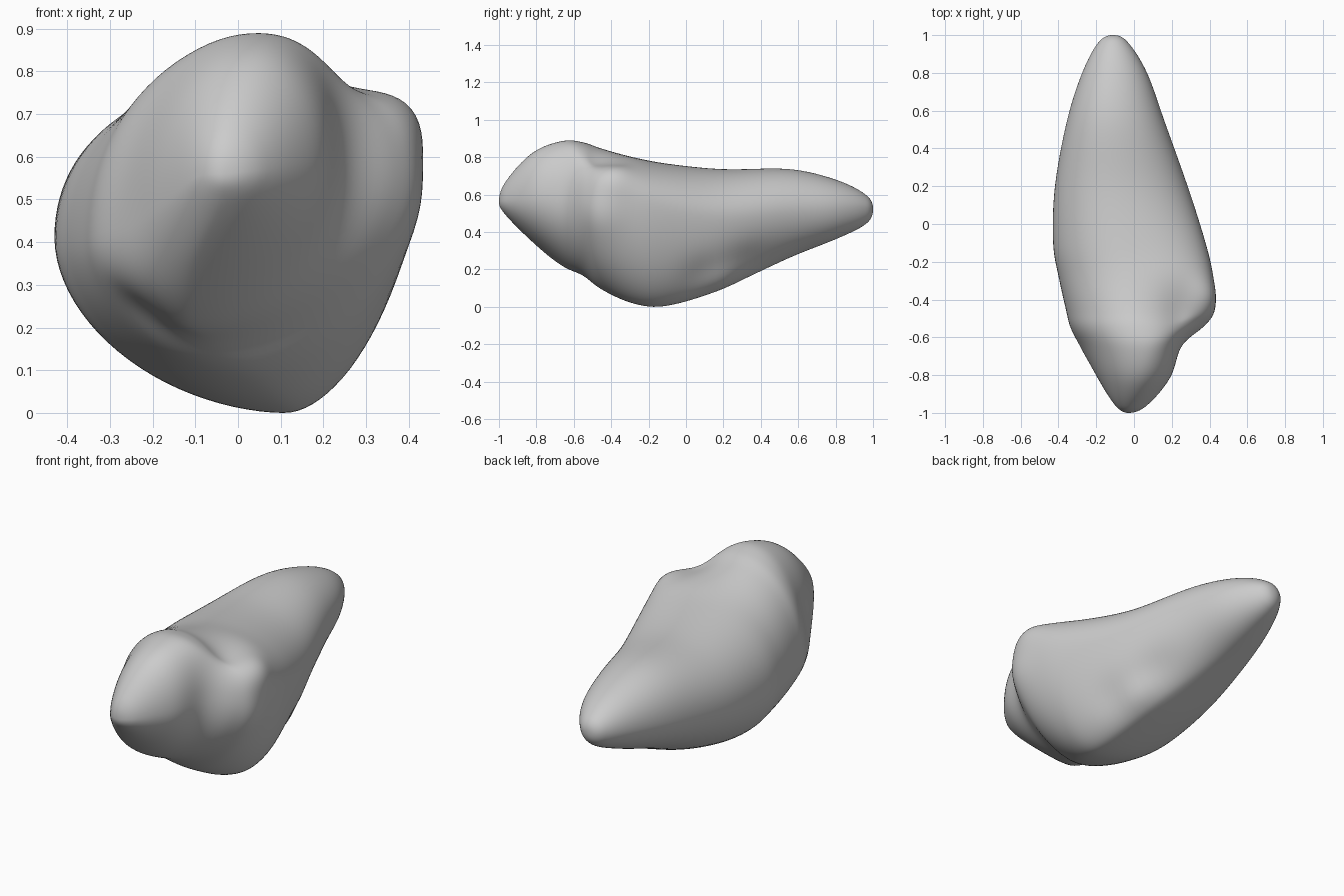
import bpy, bmesh, math
from mathutils import Vector

if "Cube" in bpy.data.objects:
    bpy.data.objects.remove(bpy.data.objects["Cube"])

# Stations along the rock: y, then (x, z) of the left, right, top and bottom extremes
STATIONS = [
    (-1.00, -.03, .56, -.03, .56, -.03, .56, -.03, .56),
    (-0.96, -.10, .55, .07, .57, -.015, .675, -.04, .485),
    (-0.82, -.19, .48, .19, .59, .03, .825, -.10, .345),
    (-0.66, -.27, .43, .26, .60, .05, .888, -.11, .215),
    (-0.55, -.335, .41, .37, .58, .05, .883, -.05, .165),
    (-0.45, -.362, .40, .425, .57, .04, .85, .03, .09),
    (-0.28, -.40, .40, .42, .56, .02, .80, .10, .015),
    (-0.10, -.43, .40, .38, .52, -.03, .765, .11, .003),
    (0.20, -.42, .43, .285, .48, -.08, .735, .06, .095),
    (0.55, -.355, .48, .16, .52, -.11, .737, -.06, .26),
    (0.80, -.275, .51, .07, .53, -.11, .68, -.09, .36),
    (0.96, -.19, .52, -.03, .53, -.11, .60, -.11, .44),
    (1.00, -.11, .52, -.11, .52, -.11, .52, -.11, .52),
]
SEGMENTS, STEPS = 96, 8

# Dents (negative) and bulges (positive): centre, radius, amount
DENTS = [
    ((0.25, -0.48, 0.76), 0.14, -0.075),
    ((0.26, -0.62, 0.60), 0.12, -0.012),
    ((0.38, -0.39, 0.71), 0.10, 0.032),
    ((0.40, -0.45, 0.48), 0.10, 0.012),
    ((-0.26, -0.60, 0.20), 0.10, -0.025),
    ((-0.24, -0.66, 0.34), 0.11, 0.015),
    ((0.24, 0.10, 0.17), 0.10, -0.02),
    ((0.17, 0.34, 0.23), 0.12, -0.025),
    ((0.16, 0.21, 0.16), 0.08, 0.022),
]


def smooth_stations(rows):
    """Cubic interpolation with mirrored end stations, so both tips are round."""
    def beyond(tip, inner):
        return [inner[0]] + [2 * a - b for a, b in zip(tip[1:], inner[1:])]
    p = [beyond(rows[0], rows[1])] + list(rows) + [beyond(rows[-1], rows[-2])]
    out = []
    for i in range(1, len(p) - 2):
        for s in range(STEPS):
            t = s / STEPS
            out.append([0.5 * (2 * b + (c - a) * t + (2 * a - 5 * b + 4 * c - d) * t * t
                               + (3 * b - a - 3 * c + d) * t ** 3)
                        for a, b, c, d in zip(*p[i - 1:i + 3])])
    return out[1:]


def section(row):
    """Closed loop made of four rounded quarters between the extremes."""
    y, xl, zl, xr, zr, xt, zt, xb, zb = row
    shoulder = math.exp(-((y + 0.35) / 0.3) ** 2)     # squarer right shoulder
    middle = math.exp(-(y / 0.7) ** 4)                # flank fullness
    exps = (1.0 - 0.2 * shoulder, 1.0 - 0.05 * middle,
            1.0 + 0.08 * middle, 1.0 + 0.13 * middle)
    points = []
    for k in range(SEGMENTS):
        a = 2 * math.pi * k / SEGMENTS
        e = exps[min(3, int(4 * k / SEGMENTS))]
        c, s = abs(math.cos(a)) ** e, abs(math.sin(a)) ** e
        xs, zs = (xr, zr) if math.cos(a) >= 0 else (xl, zl)
        xv, zv = (xt, zt) if math.sin(a) >= 0 else (xb, zb)
        points.append(Vector((xv + (xs - xv) * c, y, zs + (zv - zs) * s)))
    return points


# Rock body lofted through the sections
bm = bmesh.new()
loops = [[bm.verts.new(p) for p in section(r)] for r in smooth_stations(STATIONS)]
for a, b in zip(loops, loops[1:]):
    for k in range(SEGMENTS):
        j = (k + 1) % SEGMENTS
        bm.faces.new((a[k], a[j], b[j], b[k]))
for loop, row in ((loops[0], STATIONS[0]), (loops[-1], STATIONS[-1])):
    tip = bm.verts.new((row[1], row[0], row[2]))
    for k in range(SEGMENTS):
        bm.faces.new((loop[k], loop[(k + 1) % SEGMENTS], tip))
bmesh.ops.recalc_face_normals(bm, faces=bm.faces)
bm.normal_update()

# Hollows and shoulders
moves = []
for v in bm.verts:
    amount = sum(h * math.exp(-((v.co - Vector(c)).length / r) ** 2) for c, r, h in DENTS)
    moves.append(v.normal * amount)
for v, m in zip(bm.verts, moves):
    v.co += m
for _ in range(5):
    inner = [v for v in bm.verts if abs(v.co.y) < 0.96]
    bmesh.ops.smooth_vert(bm, verts=inner, factor=0.5,
                          use_axis_x=True, use_axis_y=True, use_axis_z=True)
low = min(v.co.z for v in bm.verts)
for v in bm.verts:
    v.co.z -= low
for f in bm.faces:
    f.smooth = True

mesh = bpy.data.meshes.new("rock")
bm.to_mesh(mesh)
bm.free()
rock = bpy.data.objects.new("rock", mesh)
bpy.context.collection.objects.link(rock)
